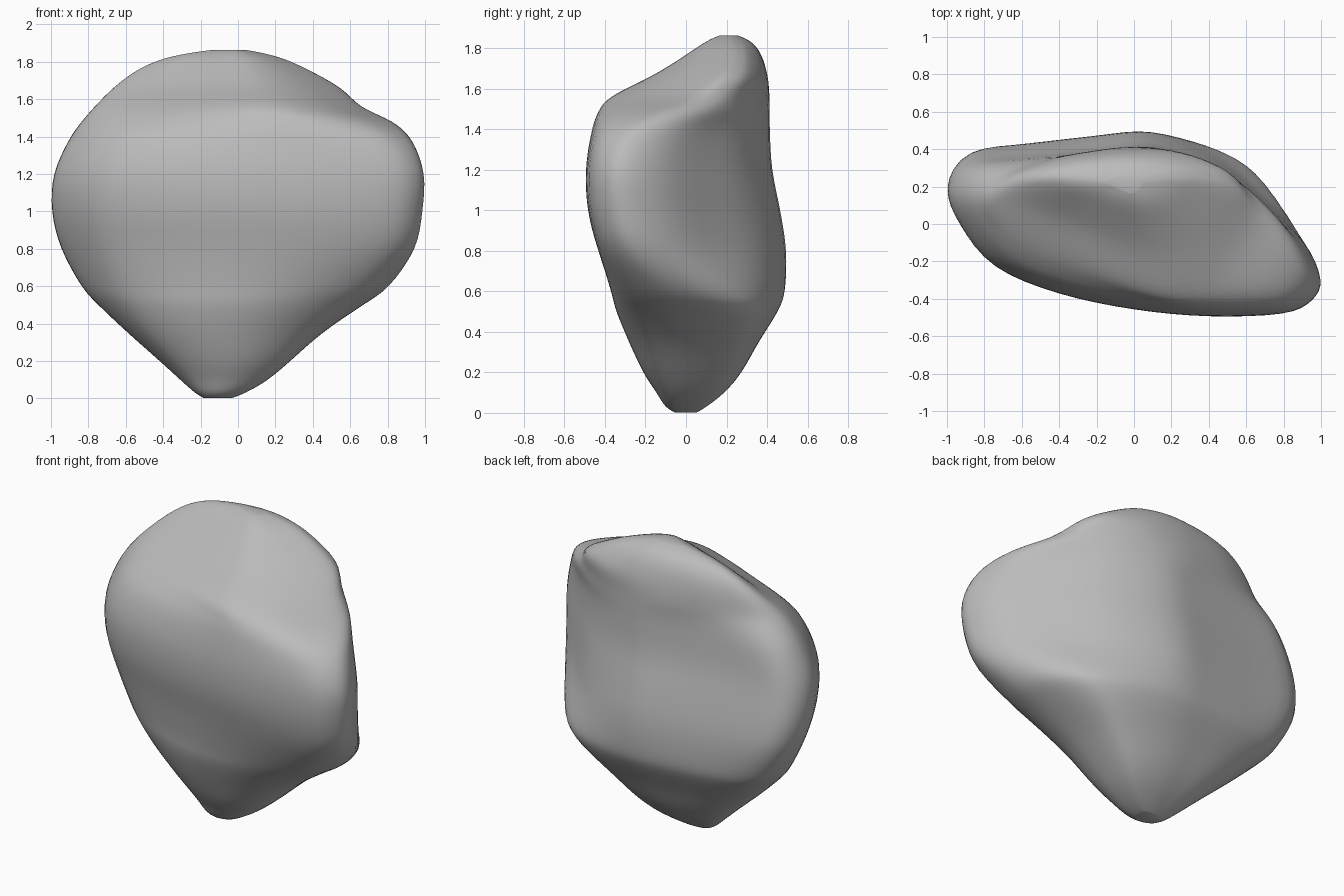
import bpy
import bmesh

cube = bpy.data.objects.get("Cube")
if cube:
    bpy.data.objects.remove(cube, do_unlink=True)

AROUND = 64   # vertices in each ring
STEPS = 4     # rings between two levels

# Cross-sections in a -1..1 box, from the left end along the front and back round
LOW = [(-1, .25), (-.94, -.12), (-.76, -.53), (-.4, -.85), (0, -1), (.42, -.97),
       (.81, -.74), (.96, -.38), (1, 0), (.98, .45), (.87, .79), (.55, .95),
       (.15, 1), (-.25, .94), (-.65, .84), (-.92, .63)]
MIDDLE = [(-1, .45), (-.93, .05), (-.75, -.43), (-.4, -.74), (0, -.92), (.4, -1),
          (.8, -.97), (.95, -.82), (1, -.58), (.91, -.15), (.69, .29), (.44, .72),
          (.1, 1), (-.2, .95), (-.6, .86), (-.9, .79)]
TOP = [(-1, .32), (-.93, .1), (-.75, -.13), (-.4, -.43), (0, -.8), (.35, -1),
       (.65, -.74), (.86, -.28), (1, .18), (.96, .45), (.84, .68), (.5, .93),
       (.1, 1), (-.3, .92), (-.6, .8), (-.9, .57)]

# Height, x range, y range, blend (-1 low section, 0 middle, 1 top)
LEVELS = [
    (0, -.18, -.04, -.05, .05, -1),
    (.03, -.23, .04, -.1, .1, -1),
    (.1, -.31, .16, -.145, .19, -1),
    (.2, -.42, .28, -.21, .275, -1),
    (.35, -.59, .45, -.28, .36, -1),
    (.5, -.75, .67, -.345, .455, -.8),
    (.6, -.84, .81, -.375, .49, -.5),
    (.8, -.95, .95, -.435, .495, -.05),
    (1, -1, .99, -.485, .465, 0),
    (1.2, -.99, 1, -.495, .425, 0),
    (1.38, -.91, .935, -.47, .415, .1),
    (1.48, -.84, .83, -.44, .415, .4),
    (1.56, -.77, .66, -.38, .415, .8),
    (1.66, -.67, .55, -.18, .405, 1),
    (1.75, -.55, .39, -.03, .38, 1),
    (1.81, -.42, .26, .06, .345, 1),
    (1.845, -.27, .14, .12, .3, 1),
    (1.865, -.12, .03, .17, .25, 1),
]


def spline(a, b, c, d, t):
    """Smooth curve from b to c, for tuples of any length."""
    return tuple(q + t * ((r - p) + t * ((2 * p - 5 * q + 4 * r - s)
                 + t * (3 * (q - r) + s - p))) / 2
                 for p, q, r, s in zip(a, b, c, d))


def section(points):
    """Closed smooth ring through the points."""
    n = len(points)
    sub = AROUND // n
    return [spline(points[i - 1], points[i], points[(i + 1) % n],
                   points[(i + 2) % n], k / sub)
            for i in range(n) for k in range(sub)]


def dense(levels):
    """Levels with smooth in-between steps."""
    last = len(levels) - 1
    out = []
    for i in range(last):
        for k in range(STEPS):
            out.append(spline(levels[max(i - 1, 0)], levels[i], levels[i + 1],
                              levels[min(i + 2, last)], k / STEPS))
    return out + [levels[last]]


# Rock body lofted through the levels
low, middle, top = section(LOW), section(MIDDLE), section(TOP)
bm = bmesh.new()
rings = []
for z, x0, x1, y0, y1, blend in dense(LEVELS):
    other = top if blend > 0 else low
    w = min(abs(blend), 1)
    ring = []
    for m, o in zip(middle, other):
        u = m[0] + (o[0] - m[0]) * w
        v = m[1] + (o[1] - m[1]) * w
        ring.append(bm.verts.new(((x0 + x1) / 2 + u * (x1 - x0) / 2,
                                  (y0 + y1) / 2 + v * (y1 - y0) / 2,
                                  max(z, 0))))
    rings.append(ring)
for a, b in zip(rings, rings[1:]):
    for i in range(AROUND):
        j = (i + 1) % AROUND
        bm.faces.new((a[i], a[j], b[j], b[i]))
bm.faces.new(rings[0][::-1])
bm.faces.new(rings[-1])
# Soften the loft a little
for _ in range(4):
    bmesh.ops.smooth_vert(bm, verts=bm.verts, factor=.5,
                          use_axis_x=True, use_axis_y=True, use_axis_z=True)
bmesh.ops.recalc_face_normals(bm, faces=bm.faces)

mesh = bpy.data.meshes.new("rock")
bm.to_mesh(mesh)
bm.free()
rock = bpy.data.objects.new("rock", mesh)
bpy.context.collection.objects.link(rock)

# Plain grey stone
stone = bpy.data.materials.new("grey_stone")
stone.use_nodes = True
colour = (.5, .5, .5, 1)
stone.diffuse_color = colour
stone.node_tree.nodes["Principled BSDF"].inputs["Base Color"].default_value = colour
mesh.materials.append(stone)

bpy.ops.object.select_all(action='DESELECT')
rock.select_set(True)
bpy.context.view_layer.objects.active = rock
bpy.ops.object.shade_smooth_by_angle(angle=.7)
